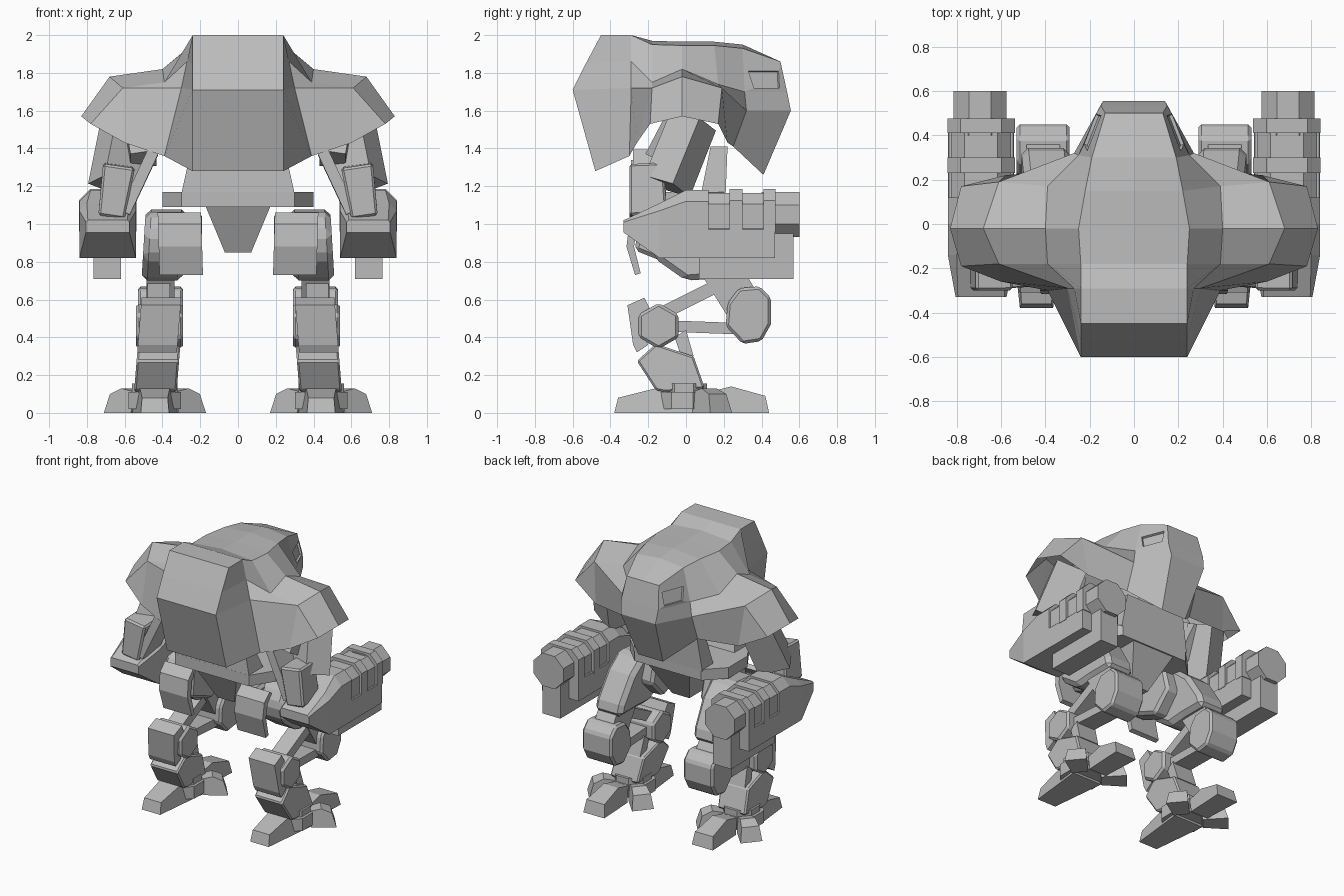
import bpy, bmesh, math
from mathutils import Vector, Matrix

if "Cube" in bpy.data.objects:
    bpy.data.objects.remove(bpy.data.objects["Cube"])

grey = bpy.data.materials.new("armour_grey")
grey.diffuse_color = (0.5, 0.5, 0.5, 1)
grey.use_nodes = True
grey.node_tree.nodes["Principled BSDF"].inputs["Base Color"].default_value = grey.diffuse_color


def finish(name, bm, mirror=True, bevel=0, recalc=True):
    if recalc:
        bmesh.ops.recalc_face_normals(bm, faces=bm.faces[:])
    me = bpy.data.meshes.new(name)
    bm.to_mesh(me)
    bm.free()
    me.materials.append(grey)
    ob = bpy.data.objects.new(name, me)
    bpy.context.collection.objects.link(ob)
    if bevel:
        m = ob.modifiers.new("chamfer", 'BEVEL')
        m.width, m.segments, m.limit_method = bevel, 1, 'ANGLE'
    if mirror:
        m = ob.modifiers.new("mirror", 'MIRROR')
        m.merge_threshold = 0.0005
    return ob


def loft(name, rings, **kw):
    # skin closed rings of equal length, cap both ends
    bm = bmesh.new()
    vs = [[bm.verts.new(p) for p in r] for r in rings]
    n = len(vs[0])
    for a, b in zip(vs, vs[1:]):
        for i in range(n):
            bm.faces.new((a[i], a[(i + 1) % n], b[(i + 1) % n], b[i]))
    bm.faces.new(vs[0])
    bm.faces.new(vs[-1])
    return finish(name, bm, **kw)


def slab(name, yz, x0, x1, lean=0, **kw):
    # side profile extruded along x; lean spreads it outward going down
    return loft(name, [[(x + lean * (0.55 - z), y, z) for y, z in yz] for x in (x0, x1)], **kw)


def beam(name, a, b, w, d, w2=None, d2=None, roll=0, **kw):
    # rectangular bar between two points
    a, b = Vector(a), Vector(b)
    t = (b - a).normalized()
    s = Vector((1, 0, 0))
    s = (s - t * s.dot(t)).normalized()
    s = Matrix.Rotation(math.radians(roll), 3, t) @ s
    u = t.cross(s)
    rings = []
    for c, p, q in ((a, w, d), (b, w2 or w, d2 or d)):
        rings.append([c + s * p / 2 * i + u * q / 2 * j for i, j in ((-1, -1), (1, -1), (1, 1), (-1, 1))])
    return loft(name, rings, **kw)


def disc(name, c, r, h0, h1, axis, n=8, **kw):
    rings = []
    for h in (h0, h1):
        ring = []
        for i in range(n):
            t = (i + 0.5) * 2 * math.pi / n
            p, q = r * math.cos(t), r * math.sin(t)
            ring.append({'x': (h, c[1] + p, c[2] + q), 'y': (c[0] + p, h, c[2] + q),
                         'z': (c[0] + p, c[1] + q, h)}[axis])
        rings.append(ring)
    return loft(name, rings, **kw)


# torso shell: stations from back to front, each crown edge, neck, shoulder, lower rim
S = [
    [(.24, -.45, 2.0), (.24, -.53, 1.85), (.24, -.6, 1.71), (.24, -.48, 1.28)],
    [(.24, -.29, 2.0), (.27, -.29, 1.86), (.30, -.29, 1.72), (.39, -.30, 1.36)],
    [(.24, -.18, 1.95), (.39, -.18, 1.75), (.61, -.18, 1.72), (.60, -.26, 1.43)],
    [(.24, -.18, 1.95), (.39, -.18, 1.75), (.61, -.18, 1.72), (.78, -.19, 1.53)],
    [(.25, -.02, 1.945), (.40, -.02, 1.82), (.68, -.02, 1.78), (.83, -.02, 1.57)],
    [(.22, .15, 1.945), (.39, .17, 1.74), (.61, .19, 1.72), (.78, .17, 1.53)],
    [(.22, .15, 1.945), (.39, .17, 1.74), (.61, .19, 1.72), (.58, .22, 1.43)],
    [(.19, .30, 1.93), (.25, .31, 1.70), (.27, .32, 1.60), (.27, .25, 1.41)],
    [(.13, .50, 1.86), (.15, .535, 1.70), (.14, .555, 1.6), (.10, .41, 1.26)]]
bm = bmesh.new()
cache = {}


def V(p):
    k = tuple(round(c, 4) for c in p)
    if k not in cache:
        cache[k] = bm.verts.new(k)
    return cache[k]


def face(*ps):
    vs = list(dict.fromkeys(V(p) for p in ps))
    return bm.faces.new(vs) if len(vs) > 2 else None


def mid(p, lift=0):
    return (0, p[1], p[2] + lift)


eye = None
for i, (a, b) in enumerate(zip(S, S[1:])):
    if a[0] != b[0]:
        face(mid(a[0], .02 if 1 < i < 8 else 0), a[0], b[0], mid(b[0], .02 if 0 < i < 7 else 0))
    for k in range(3):
        quad = (a[k], a[k + 1], b[k + 1], b[k])
        if i == 7 and k == 0:                 # cheek with eye slot
            e = [(.19 - .39 * (y - .3) - .278 * (z - 1.93), y, z)
                 for y, z in ((.33, 1.81), (.36, 1.72), (.495, 1.72), (.49, 1.81))]
            for j in range(4):
                face(quad[j], quad[(j + 1) % 4], e[(j + 1) % 4], e[j])
            eye = face(*e)
        else:
            face(*quad)
for s in (S[0], S[-1]):                       # rear pack face and prow face
    for k in range(3):
        face(mid(s[k]), mid(s[k + 1]), s[k + 1], s[k])
for a, b in ((S[0], S[1]), (S[8], S[7])):     # floors under pack and chin
    face(mid(a[3]), a[3], b[3], mid(b[3]))
bmesh.ops.recalc_face_normals(bm, faces=bm.faces[:])
if sum(f.normal.dot(f.calc_center_median() - Vector((0, 0, 1.5))) for f in bm.faces) < 0:
    bmesh.ops.reverse_faces(bm, faces=bm.faces[:])
bmesh.ops.inset_individual(bm, faces=[eye], thickness=.003, depth=-.015)
finish("torso_shell", bm, recalc=False)


# waist plates, belt and crotch wedge
def rect(x, y0, y1, z):
    return [(-x, y0, z), (x, y0, z), (x, y1, z), (-x, y1, z)]


loft("waist_back", [rect(.30, -.30, -.13, 1.16), rect(.26, -.29, -.2, 1.34)], mirror=False)
loft("waist_front", [rect(.28, .08, .21, 1.16), rect(.24, .13, .22, 1.41)], mirror=False)
belt = [(-.3, -.3), (.3, -.3), (.4, -.14), (.4, .08), (.27, .21), (-.27, .21), (-.4, .08), (-.4, -.14)]
loft("belt", [[(x, y, z) for x, y in belt] for z in (1.09, 1.17)], mirror=False)
loft("crotch_wedge", [rect(.17, -.26, .20, 1.09), rect(.07, -.14, .06, .85)], mirror=False)

# arms
beam("upper_arm", (.59, .04, 1.55), (.655, -.10, 1.20), .21, .18, .22, .18, roll=30)
beam("inner_arm_plate", (.54, -.02, 1.55), (.50, -.13, 1.34), .14, .18)
beam("elbow_link", (.45, -.19, 1.38), (.60, -.20, 1.06), .06, .18)
beam("forearm", (.63, -.21, 1.31), (.67, -.20, 1.04), .17, .18, .14, .2, bevel=.012)

# arm cannons
def gun_ring(y, x, z0, z1, ch):
    c = .69
    return [(c - x, y, z0), (c + x, y, z0), (c + x, y, z1 - ch), (c + x - ch, y, z1),
            (c - x + ch, y, z1), (c - x, y, z1 - ch)]


loft("gun_body", [gun_ring(-.33, .115, .955, 1.02, .01), gun_ring(-.14, .15, .82, 1.11, .04),
                  gun_ring(0, .15, .82, 1.18, .06), gun_ring(.12, .15, .82, 1.18, .06)])
loft("gun_lower_body", [gun_ring(.12, .149, .82, .975, .005), gun_ring(.47, .149, .82, .975, .005)])
loft("gun_core", [gun_ring(.12, .135, .97, 1.165, .06), gun_ring(.47, .135, .97, 1.165, .06)])
for i, (y0, y1) in enumerate(((.23, .30), (.41, .475))):
    loft(f"gun_band_{i}", [gun_ring(y, .152, .96, 1.185, .06) for y in (y0, y1)])
disc("gun_barrel", (.695, 0, 1.05), .13, .40, .60, 'y')
loft("gun_lower_barrel", [[(x, y, z) for x, z in ((.62, .71), (.765, .71), (.765, .95), (.62, .95))]
                          for y in (.07, .57)])

# thighs
slab("thigh", [(-.13, 1.06), (.10, 1.08), (.22, .98), (.33, .80), (.35, .71), (.14, .71),
               (.0, .70), (-.17, .82), (-.2, .95)], .30, .52, lean=.06, bevel=.03)
slab("thigh_back_guard", [(-.24, 1.06), (-.30, 1.0), (-.315, .88), (-.27, .73), (-.24, .74),
                          (-.275, .88), (-.26, .98), (-.21, 1.04)], .18, .41, lean=-.03)
slab("hip_joint", [(-.25, 1.05), (.08, 1.06), (.12, .9), (-.02, .76), (-.27, .86)], .19, .32, bevel=.02)

# knees and connecting bars
beam("knee_link", (.41, .17, .78), (.41, .32, .54), .15, .2)
slab("knee", [(.21, .46), (.22, .58), (.28, .66), (.39, .67), (.45, .61), (.45, .47), (.40, .38), (.30, .365)],
     .29, .53, bevel=.015)
beam("upper_shin_bar", (.42, .18, .68), (.42, -.12, .53), .12, .07)
beam("lower_shin_bar", (.41, .30, .445), (.42, -.1, .46), .14, .06)

# hock and lower leg
disc("hock", (0, -.145, .46), .122, .29, .54, 'x', n=6, bevel=.015)
slab("hock_back_plate", [(-.31, .57), (-.22, .61), (-.19, .55), (-.25, .45), (-.2, .36), (-.26, .32), (-.28, .36)],
     .305, .515, lean=.08)
slab("lower_leg", [(-.26, .275), (-.16, .365), (.04, .30), (.10, .13), (-.11, .11), (-.16, .12)],
     .29, .515, lean=.08, bevel=.01)
slab("lower_leg_front_plate", [(-.06, .40), (.0, .44), (.04, .30), (-.02, .28)], .33, .49, lean=.06)

# feet
FX = .44
disc("foot_base", (FX, -.02, 0), .15, .02, .11, 'z')
disc("ankle_ring", (FX, -.01, 0), .13, .10, .155, 'z')


def toe(name, angle, prof, w0, w1):
    a = math.radians(angle)
    r0, r1 = prof[0][0], prof[-1][0]
    rings = []
    for s in (-1, 1):
        ring = []
        for r, z in prof:
            w = s * (w0 + (w1 - w0) * (r - r0) / (r1 - r0)) * (1 - 1.5 * z)
            ring.append((FX + r * math.sin(a) + w * math.cos(a), r * math.cos(a) - w * math.sin(a), z))
        rings.append(ring)
    loft(name, rings)


toe("front_toe", 0, [(.15, 0), (.12, .11), (.24, .14), (.42, .09), (.44, 0)], .07, .085)
toe("heel_toe", 180, [(-.04, 0), (0, .14), (.16, .13), (.36, .08), (.38, 0)], .12, .075)
for side, ang in (("inner", -50), ("outer", 50)):
    toe(side + "_toe", ang, [(.12, 0), (.1, .11), (.19, .13), (.26, .10), (.29, 0)], .055, .075)
